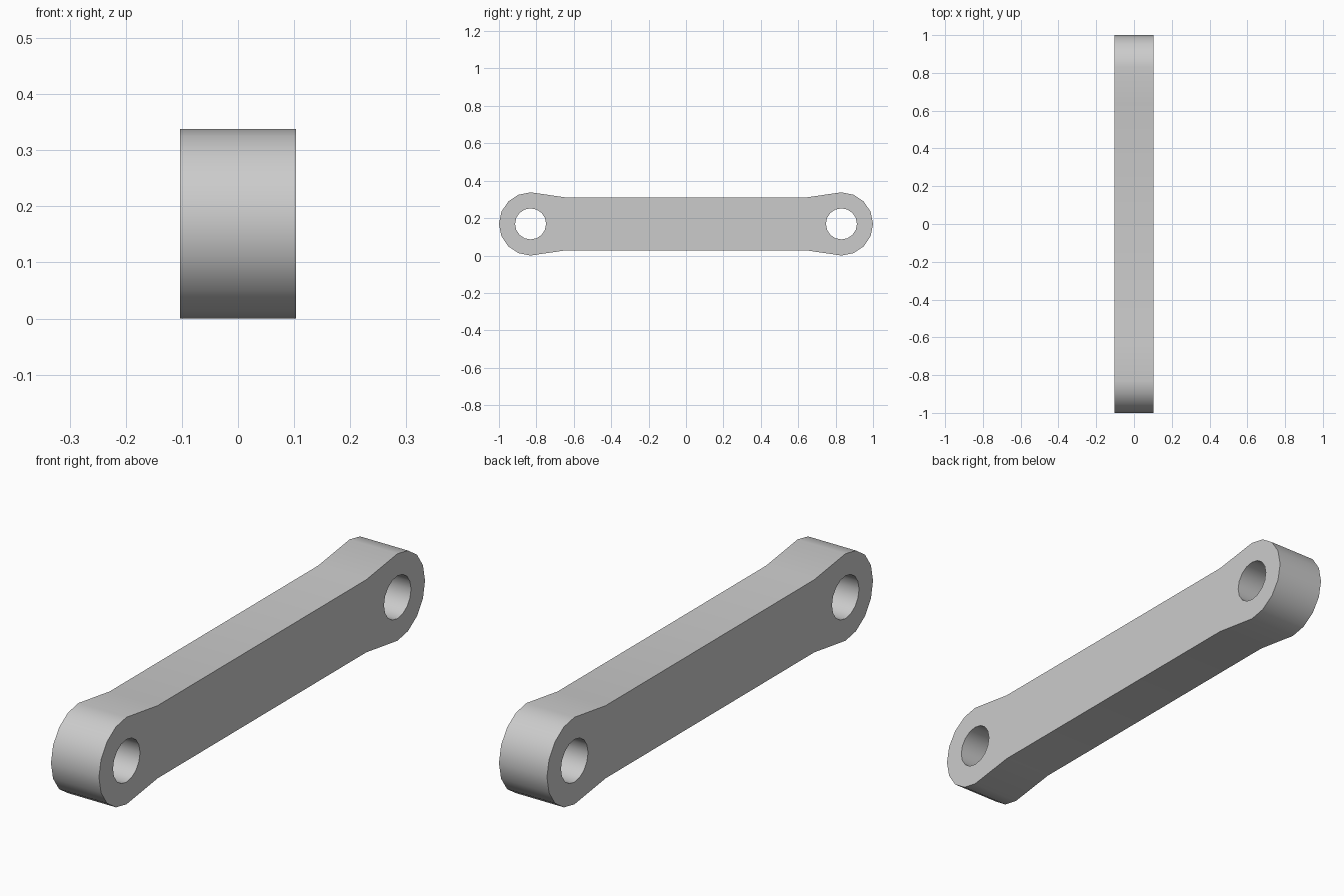
import bpy, bmesh
from math import cos, sin, radians
from mathutils import Matrix

cube = bpy.data.objects.get("Cube")
if cube:
    bpy.data.objects.remove(cube, do_unlink=True)

END_Y, END_R = 0.831, 0.169    # eye centre and outer radius
HOLE_R = 0.083
BAR_Y, BAR_H = 0.64, 0.141     # where the straight bar ends, and its half height
HALF_WIDTH = 0.103
SIDES = 16


def arc(cy, radius, start, count):
    """Points on a circle in the profile plane, one per side."""
    step = 360 / SIDES
    angles = [radians(start + i * step) for i in range(count)]
    return [(cy + radius * cos(a), radius * sin(a)) for a in angles]


def add_loop(curve, points):
    spline = curve.splines.new('POLY')
    spline.points.add(len(points) - 1)
    for p, (y, z) in zip(spline.points, points):
        p.co = (y, z, 0, 1)
    spline.use_cyclic_u = True


# Side profile: two rounded eyes joined by a straight bar with tapered necks
half = SIDES // 2 + 1
outline = (arc(END_Y, END_R, -90, half)
           + [(BAR_Y, BAR_H), (-BAR_Y, BAR_H)]
           + arc(-END_Y, END_R, 90, half)
           + [(-BAR_Y, -BAR_H), (BAR_Y, -BAR_H)])

profile = bpy.data.curves.new("link_profile", 'CURVE')
profile.dimensions = '2D'
profile.fill_mode = 'BOTH'
profile.extrude = HALF_WIDTH
add_loop(profile, outline)
for side in (-1, 1):
    add_loop(profile, arc(side * END_Y, HOLE_R, 0, SIDES))

# Turn the extruded profile into a welded mesh
helper = bpy.data.objects.new("profile_helper", profile)
bpy.context.collection.objects.link(helper)
bpy.context.view_layer.update()
evaluated = helper.evaluated_get(bpy.context.evaluated_depsgraph_get())
mesh = bpy.data.meshes.new_from_object(evaluated)
bpy.data.objects.remove(helper, do_unlink=True)

bm = bmesh.new()
bm.from_mesh(mesh)
bmesh.ops.remove_doubles(bm, verts=bm.verts, dist=0.0005)
# Profile x -> y, profile y -> z, extrusion -> x
bm.transform(Matrix(((0, 0, 1, 0), (1, 0, 0, 0), (0, 1, 0, END_R), (0, 0, 0, 1))))
bmesh.ops.recalc_face_normals(bm, faces=bm.faces)
bm.to_mesh(mesh)
bm.free()

link = bpy.data.objects.new("link_arm", mesh)
bpy.context.collection.objects.link(link)

# Plain grey
grey = bpy.data.materials.new("light_grey")
grey.use_nodes = True
colour = (0.6, 0.6, 0.6, 1)
grey.diffuse_color = colour
grey.node_tree.nodes["Principled BSDF"].inputs["Base Color"].default_value = colour
mesh.materials.clear()
mesh.materials.append(grey)
for face in mesh.polygons:
    face.material_index = 0

# Smooth rims and bores, sharp side edges
bpy.ops.object.select_all(action='DESELECT')
link.select_set(True)
bpy.context.view_layer.objects.active = link
bpy.ops.object.shade_smooth_by_angle(angle=radians(30))
